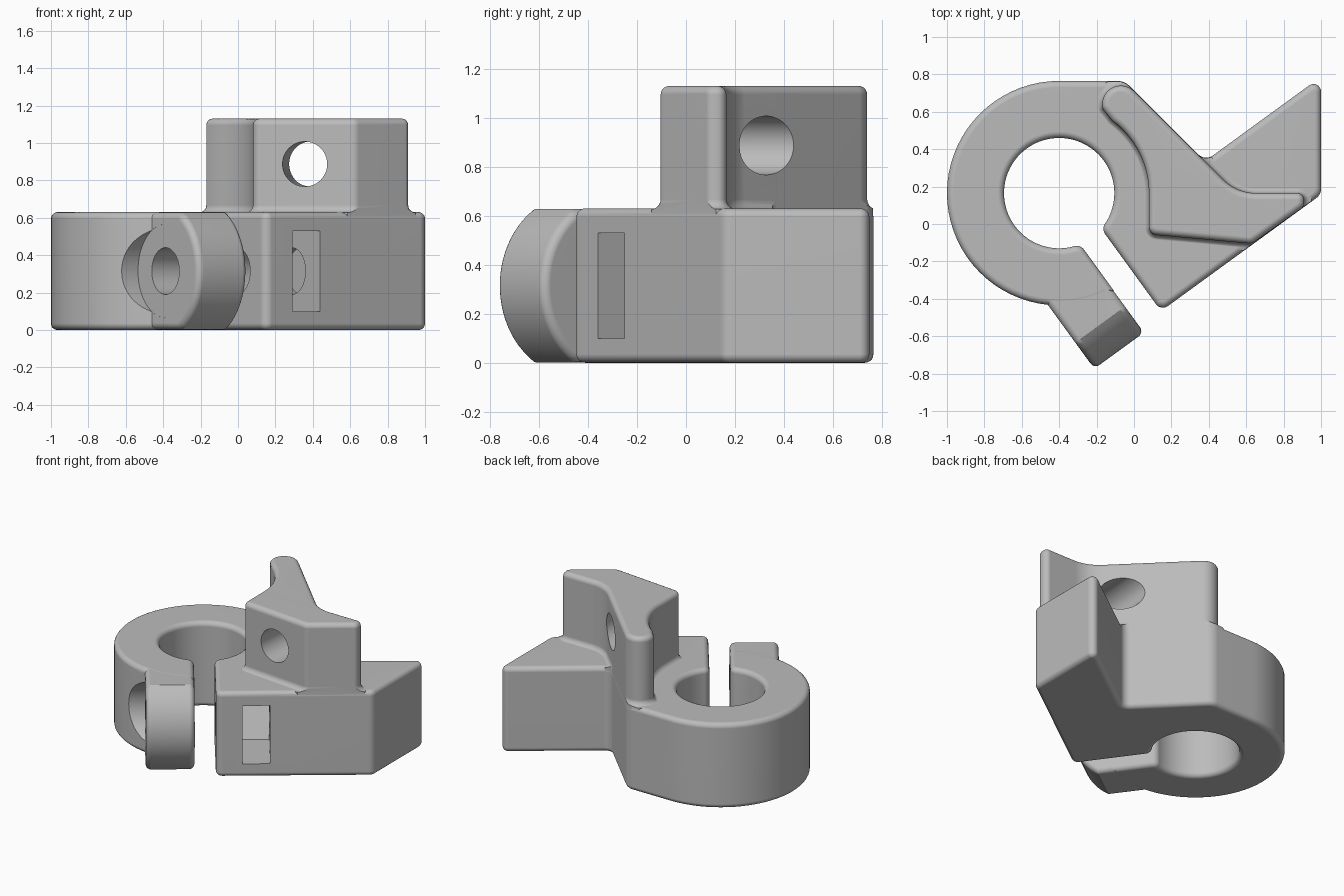
import bpy, bmesh
from math import sin, cos, tan, radians, pi
from mathutils import Matrix, Vector

cube = bpy.data.objects.get("Cube")
if cube:
    bpy.data.objects.remove(cube, do_unlink=True)

grey = bpy.data.materials.new("plain grey")
grey.use_nodes = True
grey.diffuse_color = (0.5, 0.5, 0.5, 1)
grey.node_tree.nodes["Principled BSDF"].inputs["Base Color"].default_value = (0.5, 0.5, 0.5, 1)

HEIGHT, TOP, EDGE = 0.63, 1.13, 0.035
RING = Vector((-0.4, 0.165))
OUT = Vector((cos(radians(-54)), sin(radians(-54))))     # direction of the slit
SIDE = Vector((-OUT.y, OUT.x))                           # across the slit


def at(d, n):
    return RING + OUT * d + SIDE * n


def arc(centre, r, start, end, step=5):
    count = max(2, round(abs(end - start) / step))
    angles = [radians(start + (end - start) * i / count) for i in range(count + 1)]
    return [Vector((centre[0] + r * cos(a), centre[1] + r * sin(a))) for a in angles]


def outline(corners):
    """Turn (point, radius) corners into a rounded polygon."""
    result = []
    for i, (p, r) in enumerate(corners):
        p = Vector(p)
        if not r:
            result.append(p)
            continue
        u = (Vector(corners[i - 1][0]) - p).normalized()
        v = (Vector(corners[(i + 1) % len(corners)][0]) - p).normalized()
        half = u.angle(v) / 2
        centre = p + (u + v).normalized() * (r / sin(half))
        a = p + u * (r / tan(half)) - centre
        turn = a.angle_signed(p + v * (r / tan(half)) - centre)
        for k in range(9):
            result.append(centre + Matrix.Rotation(-turn * k / 8, 2) @ a)
    return result


def inset(points, amount):
    """Move a counter-clockwise polygon inward."""
    result = []
    for i, p in enumerate(points):
        u = (p - points[i - 1]).normalized()
        v = (points[(i + 1) % len(points)] - p).normalized()
        m = Vector((-u.y - v.y, u.x + v.x))
        result.append(p + m * (amount * 2 / m.length_squared))
    return result


def quarter(z, b, up=1):
    """Levels of a quarter-round edge; negative b up gives a cove."""
    steps = [pi / 2 * k / 5 for k in range(6)]
    return [(z + up * abs(b) * (1 - cos(a)), b * (1 - sin(a))) for a in steps]


def rounded(low, high, b=EDGE):
    return quarter(low, b) + quarter(high, b, -1)[::-1]


def prism(name, points, levels, frame=Matrix()):
    bm = bmesh.new()
    rings = []
    for z, amount in levels:
        rings.append([bm.verts.new(frame @ p.to_3d() + frame.to_3x3() @ Vector((0, 0, z)))
                      for p in inset(points, amount)])
    for low, high in zip(rings, rings[1:]):
        for i in range(len(points)):
            bm.faces.new((low[i - 1], low[i], high[i], high[i - 1]))
    bm.faces.new(rings[0][::-1])
    bm.faces.new(rings[-1])
    bmesh.ops.recalc_face_normals(bm, faces=bm.faces)
    mesh = bpy.data.meshes.new(name)
    bm.to_mesh(mesh)
    bm.free()
    mesh.materials.append(grey)
    ob = bpy.data.objects.new(name, mesh)
    bpy.context.collection.objects.link(ob)
    return ob


def combine(ob, other, operation):
    mod = ob.modifiers.new(operation.lower(), 'BOOLEAN')
    mod.operation, mod.solver, mod.object = operation, 'EXACT', other
    bpy.context.view_layer.objects.active = ob
    bpy.ops.object.modifier_apply(modifier=mod.name)
    bpy.data.objects.remove(other, do_unlink=True)


def upright(origin, axis):
    """Frame with x along axis, y up, z across."""
    x, y = axis.to_3d().normalized(), Vector((0, 0, 1))
    z = x.cross(y)
    m = Matrix((x, y, z)).transposed().to_4x4()
    m.translation = origin.to_3d()
    return m


def plain(points):
    return [(p, 0) for p in points]


# Split ring and angled block
base = outline(
    plain(arc(RING, 0.6, 90, 299.3))
    + [(at(0.287, -0.07), 0.05)]
    + plain(arc(RING, 0.295, 282.3, -30.3))
    + [(at(0.287, 0.07), 0.05), (at(0.83, 0.07), 0.045), ((1, 0.157), 0.06),
       ((1, 0.787), 0.04), ((0.38, 0.336), 0.06), ((-0.05, 0.765), 0.1)])
body = prism("clamp_body", base, rounded(0, HEIGHT))

# Round-ended clamping ear
across = upright(RING, OUT)
ear = [Vector((0.36, 0.002))] + arc((0.5, 0.315), 0.37, -57.8, 57.8) + [Vector((0.36, 0.628))]
combine(body, prism("clamping_ear", ear, rounded(0.072, 0.4), across), 'UNION')

# Upright arm with a coved foot, trimmed flush to the block
arm = outline(
    [((0.08, -0.055), 0.045), ((0.63, -0.105), 0.05), ((0.91, 0.093), 0.045),
     ((0.91, 0.165), 0.038), ((0.55, 0.165), 0.25)]
    + plain(arc((-0.07, 0.64), 0.1, 45, 195, 10))
    + plain(arc(RING, 0.48, 54, 0)))
levels = [(0.3, -0.04)] + quarter(HEIGHT - 0.003, -0.04) + quarter(TOP, EDGE, -1)[::-1]
upper = prism("upright_arm", arm, levels)
combine(upper, prism("arm_trim", base, [(0.2, 0.002), (1.3, 0.002)]), 'INTERSECT')
combine(body, upper, 'UNION')

# Screw bore, head recess and nut slot
screw = (0.57, 0.315)
bore = arc(screw, 0.125, 0, 352, 8)
combine(body, prism("screw_bore", bore, [(-0.5, 0), (0.9, 0)], across), 'DIFFERENCE')
recess = arc(screw, 0.25, 0, 355, 5)
combine(body, prism("head_recess", recess, [(0.399, 0), (0.9, 0)], across), 'DIFFERENCE')
slot = [Vector(p) for p in ((1, 0.1), (1, 0.53), (0.445, 0.53), (0.32, 0.315), (0.445, 0.1))]
combine(body, prism("nut_slot", slot, [(-0.435, 0), (-0.25, 0)], across), 'DIFFERENCE')

# Hole through the arm
through = upright(Vector((0.37, 0.1)), Vector((1, -0.07)))
hole = arc((0, 0.887), 0.12, 0, 352, 8)
combine(body, prism("arm_hole", hole, [(-0.6, 0), (0.6, 0)], through), 'DIFFERENCE')

# Smooth shading with crisp cut edges
bpy.ops.object.select_all(action='DESELECT')
body.select_set(True)
bpy.context.view_layer.objects.active = body
bpy.ops.object.shade_smooth_by_angle(angle=radians(32))
weighted = body.modifiers.new("weighted_normals", 'WEIGHTED_NORMAL')
weighted.keep_sharp = True
